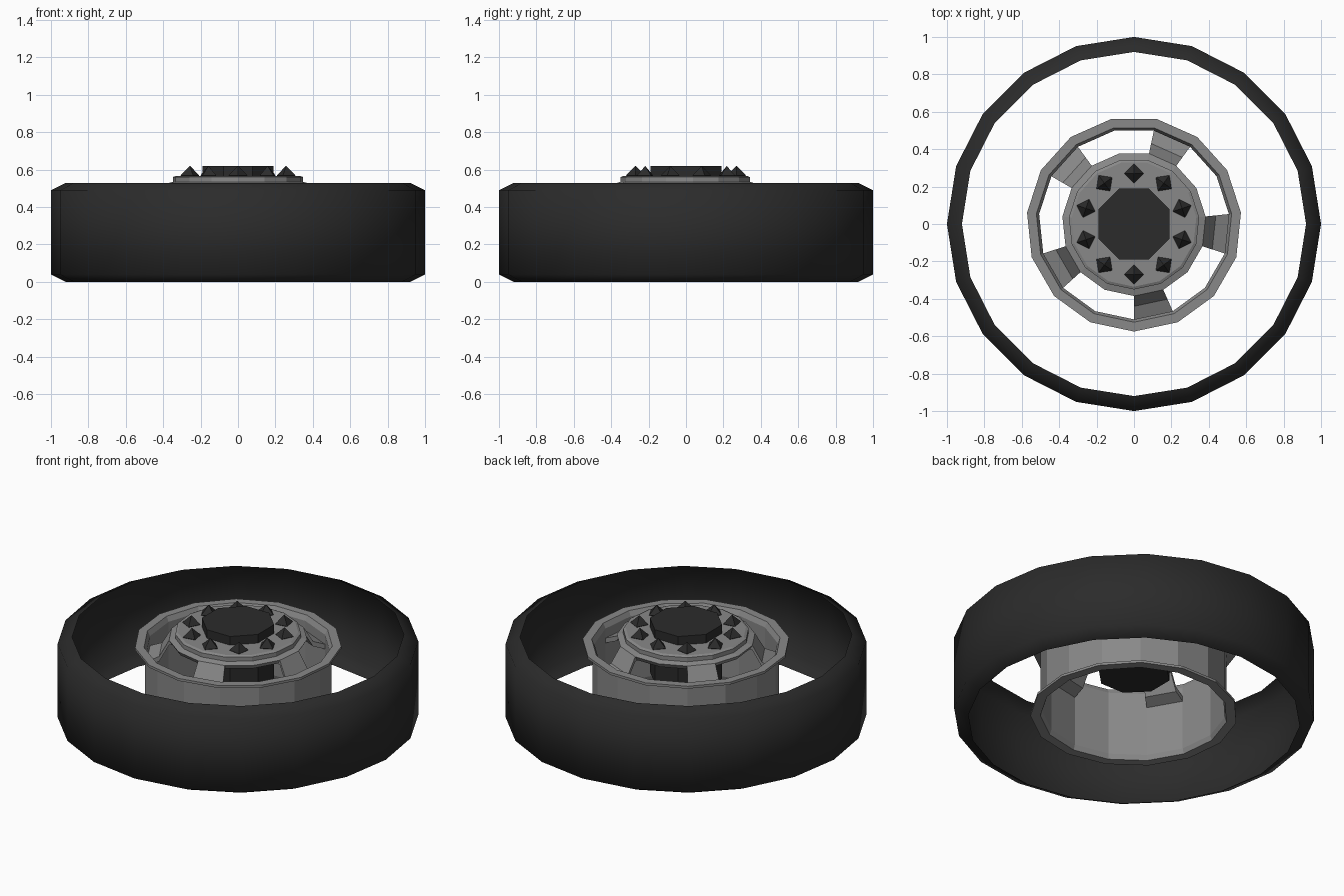
import bpy, math
from math import cos, sin, radians

if "Cube" in bpy.data.objects:
    bpy.data.objects.remove(bpy.data.objects["Cube"])


def material(name, v):
    m = bpy.data.materials.new(name)
    m.diffuse_color = (v, v, v, 1)
    m.use_nodes = True
    m.node_tree.nodes["Principled BSDF"].inputs["Base Color"].default_value = m.diffuse_color
    return m


BLACK = material("black_rubber", 0.024)
GREY = material("grey_metal", 0.25)


def make(name, verts, faces, mat, smooth=False):
    me = bpy.data.meshes.new(name)
    me.from_pydata(verts, [], faces)
    me.materials.append(mat)
    me.polygons.foreach_set("use_smooth", [smooth] * len(me.polygons))
    ob = bpy.data.objects.new(name, me)
    bpy.context.collection.objects.link(ob)
    return ob


def lathe(name, profile, sides, start, mat, closed=False, caps=False, smooth=False):
    """Spin an (r, z) profile, listed bottom to top on its outside, about z."""
    n = len(profile)
    verts = [(r * cos(a), r * sin(a), z)
             for a in (radians(start + 360 * i / sides) for i in range(sides))
             for r, z in profile]
    faces = []
    for i in range(sides):
        j = (i + 1) % sides
        for k in range(n if closed else n - 1):
            m = (k + 1) % n
            faces.append((i * n + k, j * n + k, j * n + m, i * n + m))
    if caps:
        faces.append([i * n for i in reversed(range(sides))])
        faces.append([i * n + n - 1 for i in range(sides)])
    return make(name, verts, faces, mat, smooth)


# Tyre: open chamfered band, smooth shaded
lathe("tyre", [(0.92, 0), (1, 0.04), (1, 0.49), (0.92, 0.53)],
      20, 0, BLACK, smooth=True)

# Rim barrel with a lip at each end
lathe("rim_barrel", [(0.52, 0.04), (0.575, 0.04), (0.575, 0.055), (0.52, 0.07),
                     (0.52, 0.46), (0.575, 0.475), (0.575, 0.49), (0.525, 0.49),
                     (0.51, 0.46), (0.51, 0.07)], 15, -90, GREY, closed=True)

# Hub plate, stepped
lathe("hub_plate", [(0.37, 0.50), (0.385, 0.525), (0.35, 0.535), (0.35, 0.56),
                    (0.335, 0.567)], 15, -90, GREY, caps=True)

# Five spokes, each one side of the fifteen-sided rim wide
top = [(0.36, 0.528), (0.385, 0.525), (0.44, 0.43), (0.515, 0.40)]
loop = top + [(r, z - 0.03) for r, z in reversed(top)]
n = len(loop)
for s in range(5):
    a0 = -90 + 72 * s
    verts = [(r * cos(radians(a)), r * sin(radians(a)), z)
             for a in (a0, a0 + 24) for r, z in loop]
    faces = [(k, (k + 1) % n, n + (k + 1) % n, n + k) for k in range(n)]
    for k in range(3):
        q = (k, k + 1, n - 2 - k, n - 1 - k)
        faces += [q[::-1], [n + v for v in q]]
    faces = [tuple(reversed(f)) for f in faces]
    make(f"spoke_{s + 1}", verts, faces, GREY)

# Octagonal hub axle
lathe("hub_axle", [(0.205, 0.29), (0.205, 0.62)], 8, 22.5, BLACK, caps=True)

# Ten pointed wheel nuts
for i in range(10):
    a = radians(90 + 36 * i)
    cx, cy = 0.27 * cos(a), 0.27 * sin(a)
    ring = [(cx + 0.052 * cos(a + k * math.pi / 2),
             cy + 0.052 * sin(a + k * math.pi / 2), 0.57) for k in range(4)]
    verts = ring + [(cx, cy, 0.62), (cx, cy, 0.52)]
    faces = [(k, (k + 1) % 4, 4) for k in range(4)]
    faces += [((k + 1) % 4, k, 5) for k in range(4)]
    make(f"wheel_nut_{i + 1}", verts, faces, BLACK)
